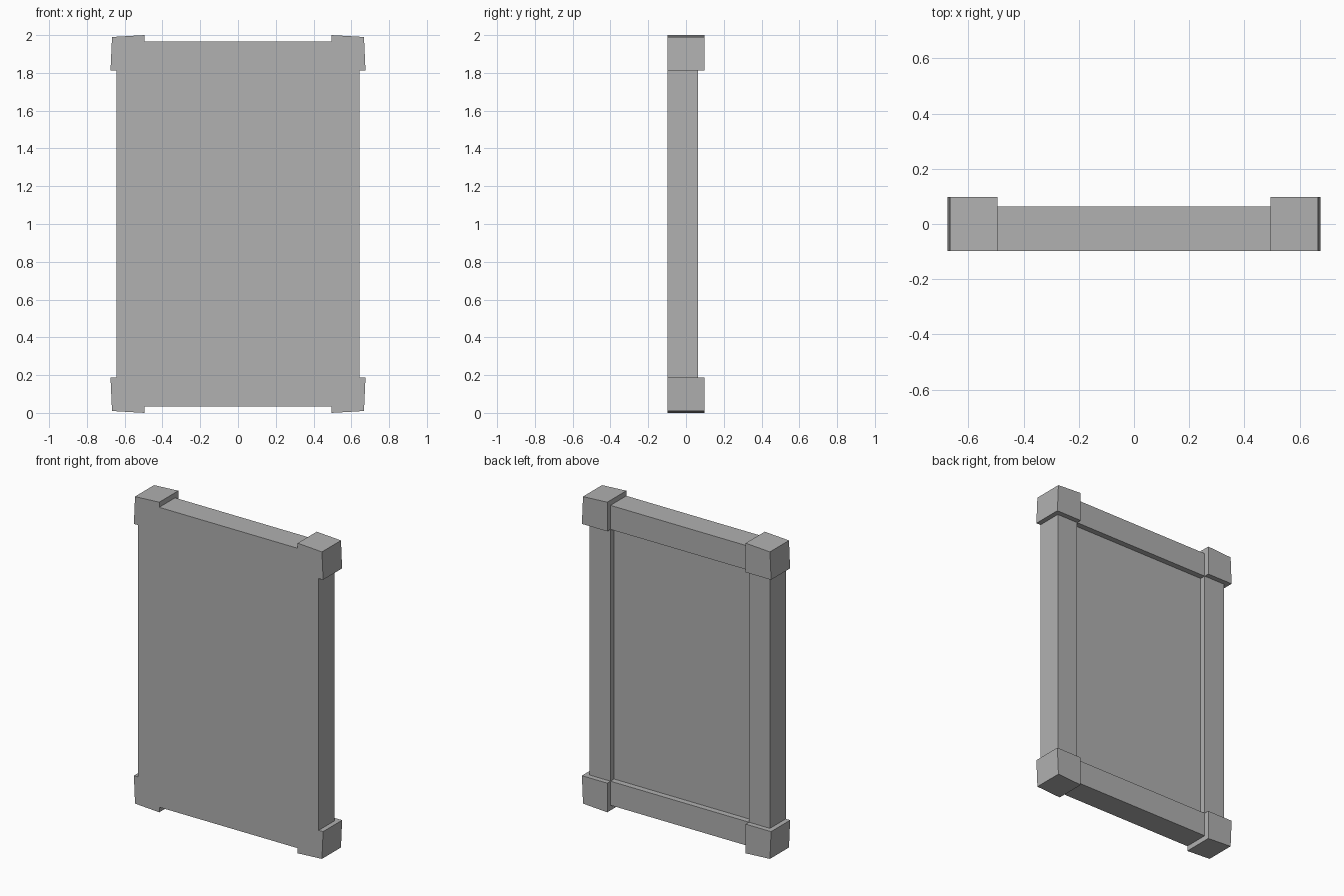
import bpy
import bmesh

if "Cube" in bpy.data.objects:
    bpy.data.objects.remove(bpy.data.objects["Cube"])

FRONT = -0.097
BLOCK_BACK, RAIL_BACK, PANEL_BACK = 0.097, 0.064, 0.027
IN_X, OUT_X = 0.494, 0.644      # stile inner and outer edges
IN_Z, OUT_Z = 0.812, 0.967      # rail inner and outer edges, from mid height
MID = 1.0

# Dark grey finish shared by every part
grey = bpy.data.materials.new("dark_grey")
grey.diffuse_color = (0.44, 0.44, 0.44, 1.0)
grey.use_nodes = True
grey.node_tree.nodes["Principled BSDF"].inputs["Base Color"].default_value = grey.diffuse_color


def prism(name, profile, back):
    """Extrude an x-z outline (z measured from mid height) from the front to back."""
    bm = bmesh.new()
    face = bm.faces.new([bm.verts.new((x, FRONT, z + MID)) for x, z in profile])
    ext = bmesh.ops.extrude_face_region(bm, geom=[face], use_keep_orig=True)
    for v in ext["geom"]:
        if isinstance(v, bmesh.types.BMVert):
            v.co.y = back
    bmesh.ops.recalc_face_normals(bm, faces=bm.faces[:])
    mesh = bpy.data.meshes.new(name)
    bm.to_mesh(mesh)
    bm.free()
    mesh.materials.append(grey)
    obj = bpy.data.objects.new(name, mesh)
    bpy.context.collection.objects.link(obj)
    return obj


def rect(x0, x1, z0, z1):
    return [(x0, z0), (x1, z0), (x1, z1), (x0, z1)]


# Recessed panel filling the frame
prism("panel", rect(-IN_X, IN_X, -IN_Z, IN_Z), PANEL_BACK)

# Upright stiles and horizontal rails
for s, side in ((-1, "left"), (1, "right")):
    prism(f"{side}_stile", rect(s * IN_X, s * OUT_X, -IN_Z, IN_Z), RAIL_BACK)
for t, level in ((-1, "bottom"), (1, "top")):
    prism(f"{level}_rail", rect(-IN_X, IN_X, t * IN_Z, t * OUT_Z), RAIL_BACK)

# Corner blocks with slightly tapered outer faces
corner = [(IN_X, IN_Z), (0.675, IN_Z), (0.667, 0.99), (IN_X, 1.0)]
for s, side in ((-1, "left"), (1, "right")):
    for t, level in ((-1, "bottom"), (1, "top")):
        prism(f"{level}_{side}_corner_block",
              [(s * x, t * z) for x, z in corner], BLOCK_BACK)
